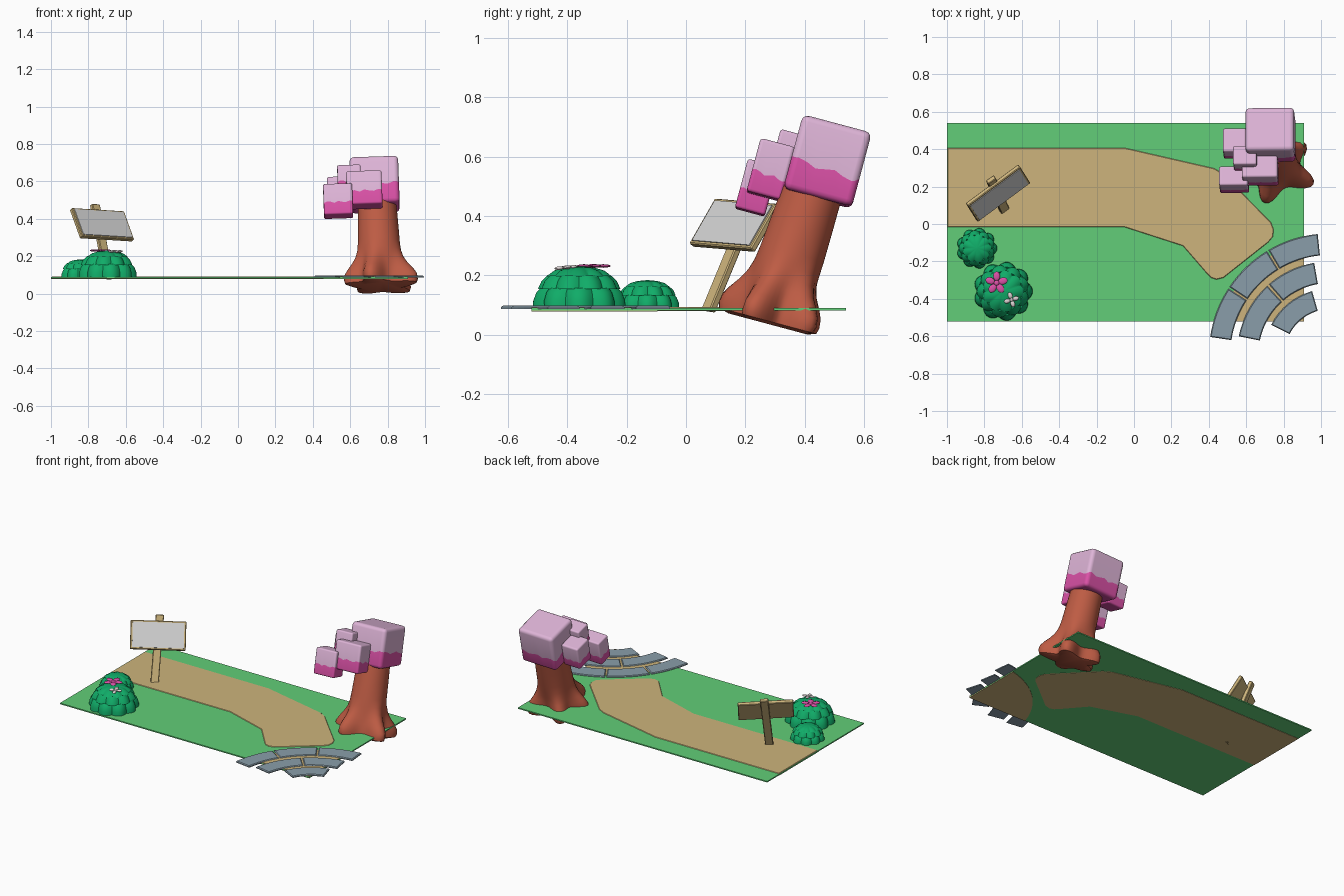
import bpy, bmesh, math
from mathutils import Vector, Matrix

if "Cube" in bpy.data.objects:
    bpy.data.objects.remove(bpy.data.objects["Cube"])

def mat(name, r, g, b):
    m = bpy.data.materials.new(name)
    m.diffuse_color = [*(((c / 255 + 0.055) / 1.055) ** 2.4 for c in (r, g, b)), 1]
    m.use_nodes = True
    m.node_tree.nodes["Principled BSDF"].inputs["Base Color"].default_value = m.diffuse_color
    return m

GRASS = mat("grass green", 98, 206, 120)
SAND = mat("sand", 205, 180, 124)
BUSH = mat("bush green", 16, 172, 104)
BARK = mat("bark brown", 190, 92, 68)
PINK = mat("light pink", 222, 180, 215)
MAGENTA = mat("magenta", 220, 82, 168)
PANEL = mat("panel grey", 210, 210, 210)
STONE = mat("stone blue grey", 138, 158, 170)
PETAL = mat("pale petal", 225, 215, 215)

def finish(name, bm, mats, smooth=None):
    bmesh.ops.recalc_face_normals(bm, faces=bm.faces)
    me = bpy.data.meshes.new(name)
    bm.to_mesh(me)
    bm.free()
    for m in mats:
        me.materials.append(m)
    ob = bpy.data.objects.new(name, me)
    bpy.context.collection.objects.link(ob)
    if smooth:
        bpy.ops.object.select_all(action='DESELECT')
        ob.select_set(True)
        bpy.context.view_layer.objects.active = ob
        bpy.ops.object.shade_smooth_by_angle(angle=math.radians(smooth))
    return ob

def prism(name, pts, z0, z1, m, bevel=0):
    """Flat slab from an outline, with an optional bevelled top rim."""
    bm = bmesh.new()
    f = bm.faces.new([bm.verts.new((x, y, z0)) for x, y in pts])
    top = bmesh.ops.extrude_face_region(bm, geom=[f])["geom"]
    bmesh.ops.translate(bm, vec=(0, 0, z1 - z0), verts=[v for v in top if isinstance(v, bmesh.types.BMVert)])
    if bevel:
        rim = [e for e in bm.edges if all(abs(v.co.z - z1) < 1e-5 for v in e.verts)]
        bmesh.ops.bevel(bm, geom=rim, offset=bevel, segments=1, affect='EDGES')
    return finish(name, bm, [m])

def lathe(bm, rings, seg, radius, mtx):
    """Rings of (r, z, tag); radius(r, z, tag, angle) shapes each one."""
    loops = [[bm.verts.new(mtx @ Vector((radius(r, z, t, a) * math.cos(a), radius(r, z, t, a) * math.sin(a), z)))
              for a in (2 * math.pi * i / seg for i in range(seg))] for r, z, t in rings]
    for lo, hi in zip(loops, loops[1:]):
        for i in range(seg):
            j = (i + 1) % seg
            bm.faces.new((lo[i], lo[j], hi[j], hi[i]))
    bm.faces.new(loops[0][::-1])
    bm.faces.new(loops[-1])

def polar(c, r, deg):
    return (c[0] + r * math.cos(math.radians(deg)), c[1] + r * math.sin(math.radians(deg)))

# lawn and sandy path
prism("lawn", [(-1, -.52), (.91, -.52), (.91, .54), (-1, .54)], .081, .089, GRASS)
prism("path", [(-1, -.02), (-.05, -.02), (.26, -.12), (.39, -.27), (.41, -.29), (.44, -.30), (.48, -.29),
               (.72, -.10), (.745, -.07), (.75, -.03), (.735, .01), (.48, .27), (.43, .30), (-.05, .41), (-1, .41)],
      .079, .092, SAND, .006)

# paving: sand fan and three rings of curved stones
C = (1.05, -.70)
R = .62
a0 = 180 - math.degrees(math.acos(.14 / R))
a1 = 180 - math.degrees(math.asin(.18 / R))
prism("paving_sand", [(.91, -.52)] + [polar(C, R, a0 + (a1 - a0) * i / 16) for i in range(17)], .078, .0915, SAND)
stones = [(.535, .65, 96, 120.5), (.535, .65, 121.5, 146), (.535, .65, 147, 171.5),
          (.385, .50, 100, 131), (.385, .50, 132.5, 168.5), (.245, .355, 106, 153)]
for i, (r0, r1, b0, b1) in enumerate(stones):
    arc = [b0 + (b1 - b0) * k / 8 for k in range(9)]
    prism(f"paving_stone_{i + 1}", [polar(C, r1, a) for a in arc] + [polar(C, r0, a) for a in arc[::-1]],
          .086, .097, STONE, .005)

# bushes: three scalloped tiers
TIERS = [(1, 0, 0), (.99, .2, 0), (.92, .4, 0), (.83, .5, 0), (.89, .47, 1), (.81, .66, 1), (.67, .8, 1),
         (.71, .76, 2), (.54, .9, 2), (.32, .97, 2), (.05, 1, 2)]

def bush(name, x, y, r, h):
    bm = bmesh.new()
    lathe(bm, [(a * r, b * h, t) for a, b, t in TIERS], 72,
          lambda rr, z, t, a: rr * (.88 + .13 * abs(math.cos(4.5 * a + t * math.pi / 2))),
          Matrix.Translation((x, y, .085)))
    finish(name, bm, [BUSH], 40)

bush("large_bush", -.70, -.36, .157, .145)
bush("small_bush", -.84, -.13, .108, .098)

# flowers
def flower(name, loc, size, n, m, tilt):
    bm = bmesh.new()
    base = Matrix.Translation(loc) @ Matrix.Rotation(tilt, 4, 'X')
    for k in range(n):
        mt = (base @ Matrix.Rotation(2 * math.pi * k / n + .3, 4, 'Z') @ Matrix.Translation((size * .6, 0, 0))
              @ Matrix.Diagonal((size * .42, size * .31, .006, 1)))
        bmesh.ops.create_uvsphere(bm, u_segments=12, v_segments=6, radius=1, matrix=mt)
    bmesh.ops.create_uvsphere(bm, u_segments=10, v_segments=6, radius=1,
                              matrix=base @ Matrix.Diagonal((size * .25, size * .25, .007, 1)))
    finish(name, bm, [m], 60)

flower("pink_flower", (-.735, -.315, .231), .06, 5, MAGENTA, 0)
flower("pale_flower", (-.655, -.405, .226), .04, 4, PETAL, .1)

# leaning sign
def box(name, centre, axes, size, m, bevel=.004):
    bm = bmesh.new()
    bmesh.ops.create_cube(bm, size=1)
    bmesh.ops.scale(bm, vec=size, verts=bm.verts)
    if bevel:
        bmesh.ops.bevel(bm, geom=bm.edges[:], offset=bevel, segments=1, affect='EDGES')
    bm.transform(Matrix.Translation(centre) @ Matrix(axes).transposed().to_4x4())
    finish(name, bm, [m])

u = Vector((.2805, .2075, -.0175)).normalized()
n = u.cross(Vector((-.06, .083, .1525))).normalized()      # faces the viewer
v = n.cross(u)
face = Vector((-.721, .157, .375))
box("sign_board", face - n * .012, (u, v, n), (.35, .184, .024), SAND)
box("sign_panel", face + n * .001, (u, v, n), (.325, .162, .006), PANEL, 0)
foot, head = Vector((-.692, .075, .08)), Vector((-.765, .238, .475))
pv = (head - foot).normalized()
pn = (n - pv * n.dot(pv)).normalized()
box("sign_post", (foot + head) / 2, (pv.cross(pn), pv, pn), (.052, (head - foot).length, .026), SAND)

# tree trunk with spreading roots
LEAN = Matrix.Rotation(math.radians(-15), 4, 'X')
ROOTS = [(-108, .085), (-22, .105), (42, .10), (125, .08), (192, .085)]
FLARE = [(.70, 0), (.92, .01), (1, .03), (.95, .06), (.75, .09), (.45, .125), (.22, .16), (.08, .20), (0, .25)]

def trunk_radius(r, flare, tag, a):
    push = 0
    for deg, amount in ROOTS:
        d = (math.degrees(a) - deg + 180) % 360 - 180
        push += amount * math.exp(-(d / 21) ** 2)
    return r + tag * push

bm = bmesh.new()
rings = [(.095 if z == 0 else .112, z, w) for w, z in FLARE] + [(.108, .35, 0), (.102, .48, 0)]
lathe(bm, rings, 64, trunk_radius, Matrix.Translation((.76, .285, .058)) @ LEAN)
for vert in bm.verts:                                       # slight drift of the upper trunk
    t = max(0, vert.co.z - .15)
    vert.co += Vector((-.045 * t, .06 * t, 0))
low = min(vert.co.z for vert in bm.verts)
bmesh.ops.translate(bm, vec=(0, 0, -low), verts=bm.verts)
finish("tree_trunk", bm, [BARK], 50)

# blossom blocks: light above, magenta below a wavy line
def blossom(name, centre, size):
    bm = bmesh.new()
    bmesh.ops.create_cube(bm, size=1)
    bmesh.ops.scale(bm, vec=size, verts=bm.verts)
    bmesh.ops.bevel(bm, geom=bm.edges[:], offset=.09 * min(size), segments=3, profile=.5, affect='EDGES')
    cuts = [(axis, (k / 6 - .5) * .8 * size[axis]) for axis in (0, 1) for k in range(7)]
    line = -.12 * size[2]
    for axis, at in cuts + [(2, line)]:
        co, no = Vector(), Vector()
        co[axis], no[axis] = at, 1
        bmesh.ops.bisect_plane(bm, geom=bm.verts[:] + bm.edges[:] + bm.faces[:], plane_co=co, plane_no=no)
    for f in bm.faces:
        f.material_index = int(f.calc_center_median().z < line)
    for vert in bm.verts:
        x, y, z = vert.co
        if abs(z - line) < 1e-5:
            vert.co.z += .05 * size[2] * (math.sin(17 * x / size[0] + 1) + math.sin(13 * y / size[1])) / 1.5 \
                - .08 * y
    bm.transform(Matrix.Translation(centre) @ LEAN @ Matrix.Rotation(math.radians(2), 4, 'Y').inverted())
    finish(name, bm, [PINK, MAGENTA], 35)

blossom("main_blossom", (.73, .476, .583), (.26, .24, .258))
blossom("front_blossom", (.675, .285, .555), (.19, .12, .185))
blossom("low_blossom", (.535, .237, .495), (.155, .105, .17))
blossom("upper_blossom", (.595, .35, .605), (.125, .105, .15))
blossom("back_blossom", (.54, .43, .535), (.125, .13, .16))
